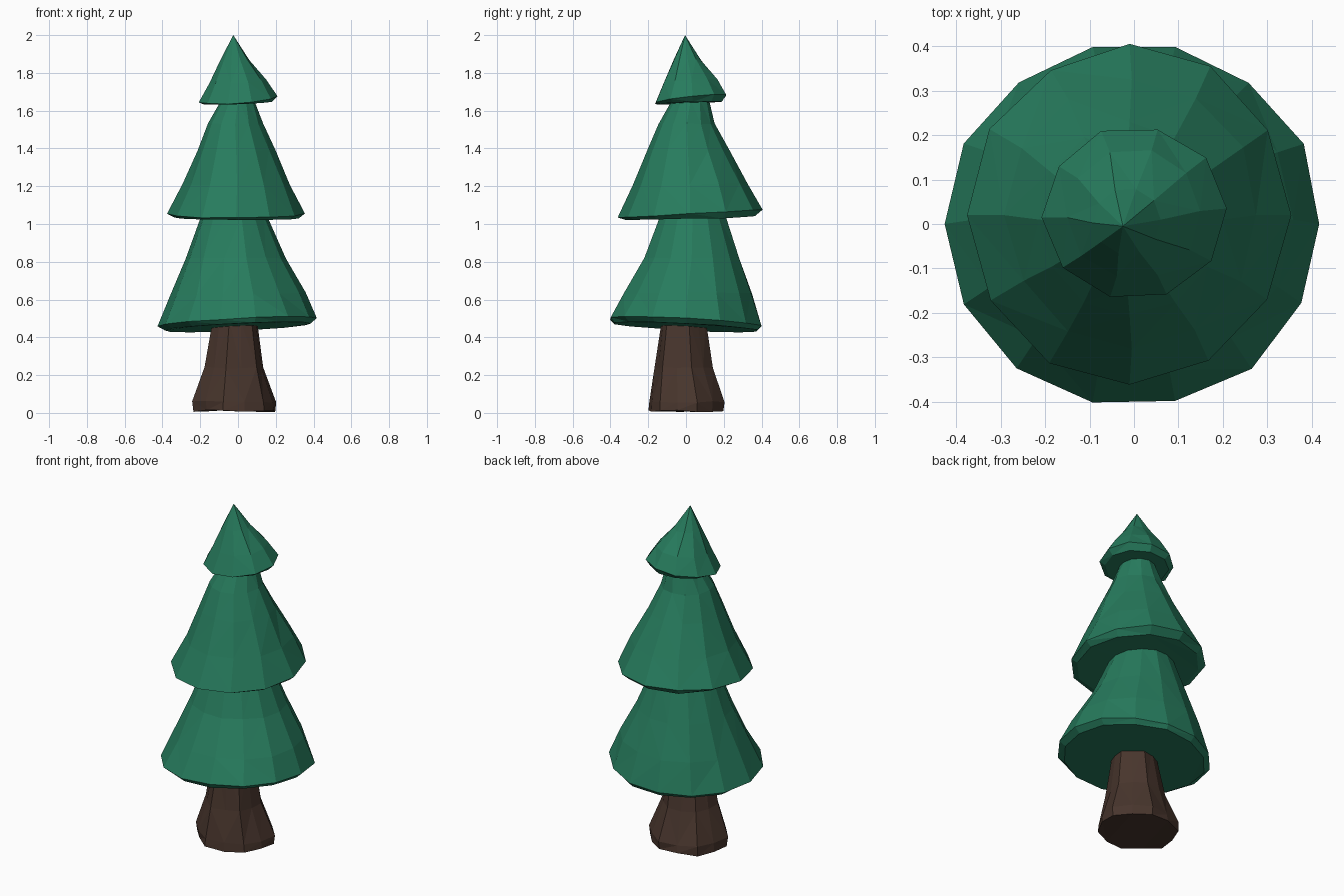
import bpy, bmesh, math, random

if "Cube" in bpy.data.objects:
    bpy.data.objects.remove(bpy.data.objects["Cube"])

random.seed(4)


def material(name, colour):
    mat = bpy.data.materials.new(name)
    mat.diffuse_color = (*colour, 1)
    mat.use_nodes = True
    mat.node_tree.nodes["Principled BSDF"].inputs["Base Color"].default_value = mat.diffuse_color
    return mat


def loft(name, sides, rings, mat, jitter, apex=None, twist=0.0, lobes=0.0):
    """Stack faceted rings of (z, cx, cy, rx, ry, slope_x, slope_y)."""
    bm = bmesh.new()
    loops = []
    for z, cx, cy, rx, ry, sx, sy in rings:
        loop = []
        for i in range(sides):
            a = math.tau * i / sides + twist
            k = 1 + random.uniform(-jitter, jitter) + lobes * (-1) ** i
            x, y = rx * k * math.cos(a), ry * k * math.sin(a)
            dz = random.uniform(-jitter, jitter) * 0.15
            loop.append(bm.verts.new((cx + x, cy + y, max(0, z + dz + sx * x + sy * y))))
        loops.append(loop)
    for low, high in zip(loops, loops[1:]):
        for i in range(sides):
            j = (i + 1) % sides
            bm.faces.new((low[i], low[j], high[j], high[i]))
    bm.faces.new(loops[0][::-1])
    if apex:
        tip = bm.verts.new(apex)
        for i in range(sides):
            bm.faces.new((loops[-1][i], loops[-1][(i + 1) % sides], tip))
    else:
        bm.faces.new(loops[-1])
    bmesh.ops.triangulate(bm, faces=bm.faces[:])
    bmesh.ops.recalc_face_normals(bm, faces=bm.faces[:])
    mesh = bpy.data.meshes.new(name)
    bm.to_mesh(mesh)
    bm.free()
    mesh.materials.append(mat)
    obj = bpy.data.objects.new(name, mesh)
    bpy.context.collection.objects.link(obj)
    return obj


green = material("needles", (0.02, 0.2, 0.11))
brown = material("bark", (0.065, 0.036, 0.026))

# Flared trunk with shallow root ridges
loft("trunk", 12, [
    (0.01, -0.02, 0.005, 0.22, 0.198, 0, 0),
    (0.06, -0.02, 0.005, 0.215, 0.198, 0, 0),
    (0.24, -0.02, -0.01, 0.158, 0.152, 0, 0),
    (0.49, -0.015, -0.015, 0.118, 0.115, 0, 0),
], brown, 0.04, twist=math.pi / 12, lobes=0.04)

# Lower foliage tier, rim tilted up to the right and front
loft("lower_foliage", 14, [
    (0.455, 0.0, 0.0, 0.39, 0.385, 0.05, -0.05),
    (0.48, 0.0, 0.0, 0.42, 0.412, 0.05, -0.05),
    (0.63, 0.0, 0.01, 0.355, 0.345, 0.02, 0),
    (0.82, -0.015, 0.03, 0.265, 0.255, 0, 0),
    (1.04, -0.02, 0.035, 0.175, 0.178, 0, 0),
], green, 0.015)

# Middle foliage tier, rim tilted up to the back
loft("middle_foliage", 12, [
    (1.03, -0.01, 0.02, 0.33, 0.345, -0.01, 0.03),
    (1.055, -0.01, 0.02, 0.36, 0.383, 0.0, 0.06),
    (1.21, -0.005, 0.02, 0.285, 0.3, 0, 0.02),
    (1.39, -0.01, 0.01, 0.205, 0.215, 0, 0),
    (1.53, -0.015, 0.005, 0.145, 0.148, 0, 0),
    (1.66, 0.0, 0.025, 0.085, 0.095, 0, 0),
], green, 0.02)

# Pointed top tier
loft("top_foliage", 10, [
    (1.64, 0.0, 0.025, 0.18, 0.172, 0.03, 0.04),
    (1.66, 0.0, 0.025, 0.205, 0.195, 0.07, 0.1),
    (1.755, 0.0, 0.022, 0.15, 0.147, 0.05, 0.05),
    (1.87, -0.015, 0.006, 0.076, 0.074, 0, 0),
], green, 0.02, apex=(-0.025, -0.005, 2.0), twist=0.05)
